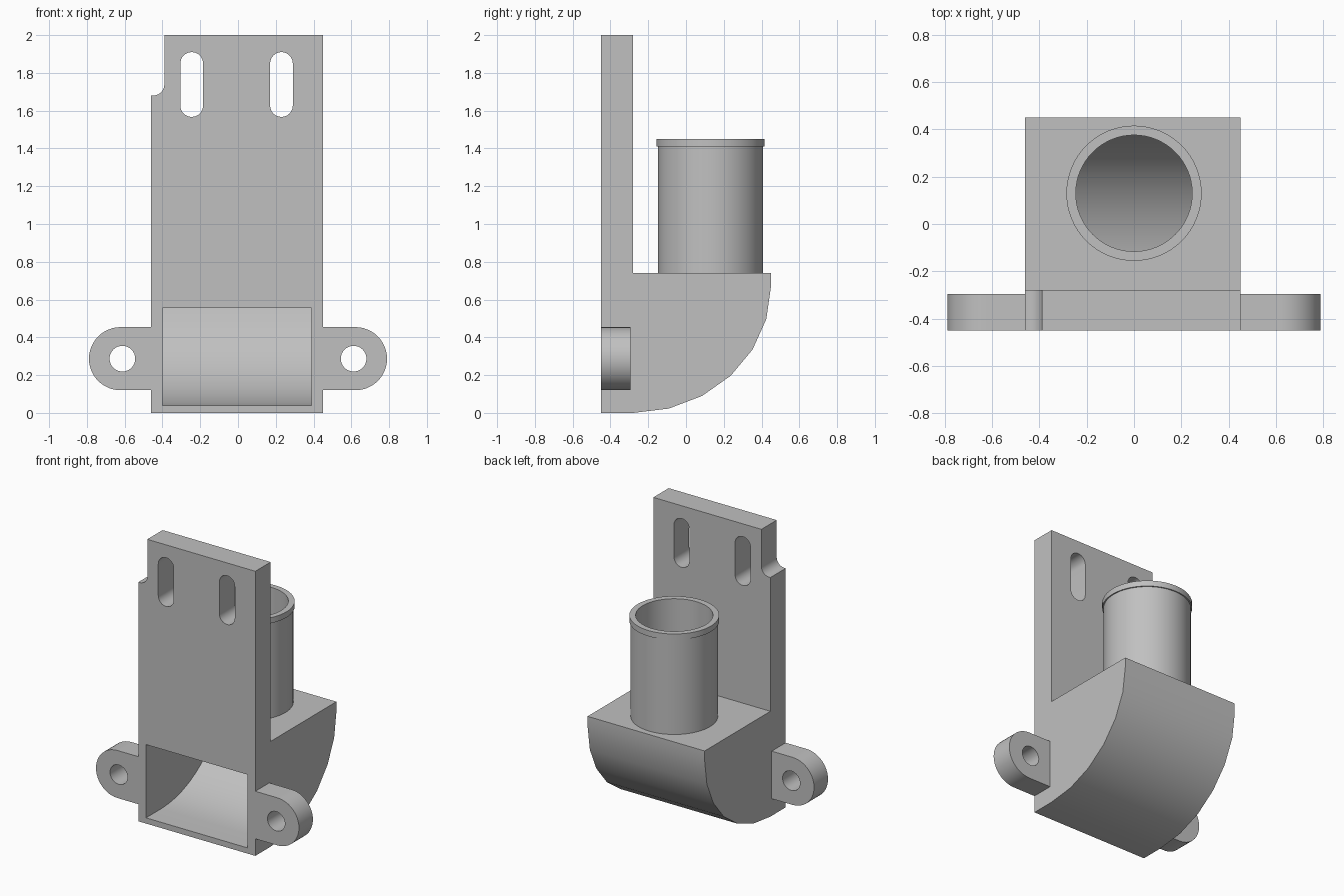
import bpy, bmesh
from math import sin, cos, pi, radians
from mathutils import Vector

cube = bpy.data.objects.get("Cube")
if cube:
    bpy.data.objects.remove(cube, do_unlink=True)

grey = bpy.data.materials.new("plain grey")
grey.use_nodes = True
colour = (0.53, 0.53, 0.53, 1)
grey.diffuse_color = colour
grey.node_tree.nodes["Principled BSDF"].inputs["Base Color"].default_value = colour


def make(name, bm):
    bmesh.ops.recalc_face_normals(bm, faces=bm.faces[:])
    mesh = bpy.data.meshes.new(name)
    bm.to_mesh(mesh)
    bm.free()
    mesh.materials.append(grey)
    obj = bpy.data.objects.new(name, mesh)
    bpy.context.collection.objects.link(obj)
    return obj


def prism(name, points, axis, lo, hi):
    """Extrude a 2D outline along an axis; the other two axes stay in order."""
    bm = bmesh.new()
    place = {"x": lambda a, b: (lo, a, b),
             "y": lambda a, b: (a, lo, b),
             "z": lambda a, b: (a, b, lo)}[axis]
    face = bm.faces.new([bm.verts.new(place(*p)) for p in points])
    out = bmesh.ops.extrude_face_region(bm, geom=[face])
    shift = Vector([(hi - lo) * (a == axis) for a in "xyz"])
    bmesh.ops.translate(bm, vec=shift,
                        verts=[v for v in out["geom"] if isinstance(v, bmesh.types.BMVert)])
    return make(name, bm)


def arc(cx, cy, rx, ry, start, end, steps):
    angles = [radians(start + (end - start) * i / steps) for i in range(steps + 1)]
    return [(cx + rx * cos(t), cy + ry * sin(t)) for t in angles]


def circle(cx, cy, r, steps):
    return arc(cx, cy, r, r, 0, 360, steps)[:-1]


def activate(obj):
    bpy.ops.object.select_all(action="DESELECT")
    obj.select_set(True)
    bpy.context.view_layer.objects.active = obj


def cut(obj, cutter):
    cutter.hide_render = True
    mod = obj.modifiers.new("cut", "BOOLEAN")
    mod.operation, mod.solver, mod.object = "DIFFERENCE", "EXACT", cutter
    activate(obj)
    bpy.ops.object.modifier_apply(modifier=mod.name)
    bpy.data.objects.remove(cutter, do_unlink=True)


def smooth(obj):
    activate(obj)
    bpy.ops.object.shade_smooth_by_angle(angle=radians(30))


front, plate_back, deck = -0.45, -0.28, 0.74
left, right = -0.46, 0.45
tube_y, bore = 0.13, 0.246

# Back plate and curved elbow housing share one side profile
outer = arc(plate_back, 0.67, 0.73, 0.67, -90, 0, 6)
profile = [(front, 0)] + outer + [(0.45, deck), (plate_back, deck),
                                  (plate_back, 2), (front, 2)]
body = prism("bracket_body", profile, "x", left, right)

# Hollow elbow: front opening, curved floor, round outlet in the deck
inner = arc(plate_back, 0.67, 0.69, 0.63, -90, -10.5, 12)
cut(body, prism("duct_cutter", [(-0.6, 0.04)] + inner + [(-0.6, 0.555)], "x", -0.40, 0.39))
cut(body, prism("outlet_cutter", circle(0, tube_y, bore, 64), "z", 0.5, 0.9))

# Mounting slots
for x in (-0.245, 0.23):
    outline = arc(x, 1.85, 0.06, 0.06, 0, 180, 16) + arc(x, 1.627, 0.06, 0.06, 180, 360, 16)
    cut(body, prism("slot_cutter", outline, "y", -0.6, -0.1))

# Filleted corner notch
notch = [(-0.6, 1.68)] + arc(-0.45, 1.74, 0.06, 0.06, -90, 0, 10) + [(-0.39, 2.2), (-0.6, 2.2)]
cut(body, prism("notch_cutter", notch, "y", -0.6, -0.1))
smooth(body)

# Round-ended ears with screw holes
for name, side, root in (("left_ear", 1, right), ("right_ear", -1, left)):
    outline = [(root, 0.12)] + [(side * x, z) for x, z in
               arc(0.622, 0.287, 0.167, 0.167, -90, 90, 24)] + [(root, 0.454)]
    ear = prism(name, outline, "y", front, -0.295)
    cut(ear, prism("hole_cutter", circle(side * 0.612, 0.287, 0.068, 32), "y", -0.6, -0.1))
    smooth(ear)

# Hose tube with a thin rim, turned from its wall section
bm = bmesh.new()
section = [(bore, deck), (0.278, deck), (0.278, 1.41), (0.286, 1.41), (0.286, 1.45), (bore, 1.45)]
verts = [bm.verts.new((r, tube_y, z)) for r, z in section]
edges = [bm.edges.new((verts[i - 1], verts[i])) for i in range(1, len(verts))]
edges.append(bm.edges.new((verts[-1], verts[0])))
bmesh.ops.spin(bm, geom=verts + edges, cent=(0, tube_y, 0), axis=(0, 0, 1),
               angle=2 * pi, steps=64)
bmesh.ops.remove_doubles(bm, verts=bm.verts[:], dist=0.0001)
smooth(make("hose_tube", bm))
